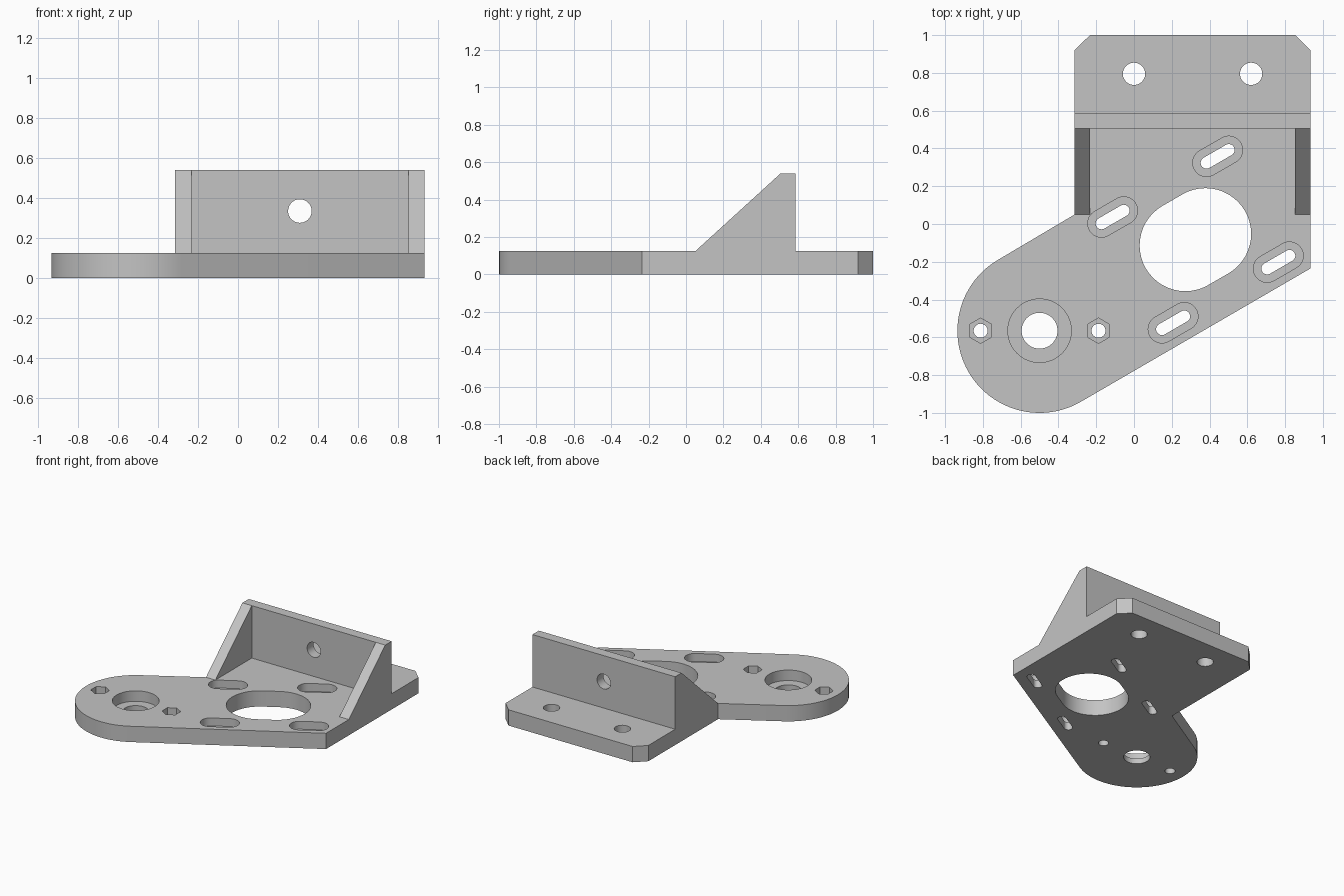
import bpy
import bmesh
from math import cos, sin, pi, radians
from mathutils import Vector, Matrix

cube = bpy.data.objects.get("Cube")
if cube:
    bpy.data.objects.remove(cube, do_unlink=True)

grey = bpy.data.materials.new("plain_grey")
grey.use_nodes = True
grey.diffuse_color = (0.55, 0.55, 0.55, 1)
grey.node_tree.nodes["Principled BSDF"].inputs["Base Color"].default_value = grey.diffuse_color

THICK = 0.125           # plate thickness
TOP = 0.54              # top of the upright wall
LEFT, RIGHT = -0.315, 0.935
WALL_FRONT, WALL_BACK = 0.505, 0.585
RIB = 0.082             # gusset thickness
TILT = radians(30)      # direction of the arm and of the slots
BOSS = Vector((-0.5, -0.565))


def arc(centre, radius, start, end, steps):
    return [Vector((centre[0] + radius * cos(start + (end - start) * i / steps),
                    centre[1] + radius * sin(start + (end - start) * i / steps)))
            for i in range(steps + 1)]


def circle(centre, radius, sides=48, start=0.0):
    return arc(centre, radius, start, start + 2 * pi, sides)[:-1]


def slot(centre, half, radius, steps=24):
    """Rounded slot lying along the tilt direction."""
    along = Vector((cos(TILT), sin(TILT))) * half
    centre = Vector(centre)
    return (arc(centre + along, radius, TILT - pi / 2, TILT + pi / 2, steps)
            + arc(centre - along, radius, TILT + pi / 2, TILT + 3 * pi / 2, steps))


def prism(name, outline, low, high, matrix=Matrix()):
    """Extrude a flat outline from low to high, then place it with a matrix."""
    bm = bmesh.new()
    face = bm.faces.new([bm.verts.new((p[0], p[1], low)) for p in outline])
    new = bmesh.ops.extrude_face_region(bm, geom=[face])["geom"]
    bmesh.ops.translate(bm, vec=(0, 0, high - low),
                        verts=[v for v in new if isinstance(v, bmesh.types.BMVert)])
    bm.transform(matrix)
    bmesh.ops.recalc_face_normals(bm, faces=bm.faces)
    mesh = bpy.data.meshes.new(name)
    bm.to_mesh(mesh)
    bm.free()
    mesh.materials.append(grey)
    obj = bpy.data.objects.new(name, mesh)
    bpy.context.collection.objects.link(obj)
    return obj


def activate(obj):
    bpy.ops.object.select_all(action='DESELECT')
    obj.select_set(True)
    bpy.context.view_layer.objects.active = obj


def cut(obj, outline, low, high, matrix=Matrix()):
    cutter = prism("cutter", outline, low, high, matrix)
    cutter.hide_render = True
    mod = obj.modifiers.new("cut", 'BOOLEAN')
    mod.operation = 'DIFFERENCE'
    mod.solver = 'EXACT'
    mod.object = cutter
    activate(obj)
    bpy.ops.object.modifier_apply(modifier=mod.name)
    bpy.data.objects.remove(cutter, do_unlink=True)


def through(outline):
    cut(plate, outline, -0.1, THICK + 0.1)


def recess(outline, depth):
    cut(plate, outline, THICK - depth, THICK + 0.1)


# Base plate: chamfered rear edge and a round-ended arm
plate = prism("base_plate", [
    (RIGHT, -0.235), (RIGHT, 0.92), (0.853, 1.0), (-0.233, 1.0), (LEFT, 0.92), (LEFT, 0.05),
    *arc(BOSS, 0.435, TILT + pi / 2, TILT + 3 * pi / 2, 48)], 0, THICK)

# Rear mounting holes
for x in (0, 0.62):
    through(circle((x, 0.795), 0.059))

# Large opening and its four recessed slots
through(slot((0.325, -0.083), 0.0615, 0.242))
for centre in ((0.443, 0.358), (-0.113, 0.037), (0.764, -0.202), (0.207, -0.523)):
    recess(slot(centre, 0.068, 0.073), 0.0625)
    through(slot(centre, 0.068, 0.031))

# Bearing seat in the arm, with a nut pocket on each side
recess(circle(BOSS, 0.168, 64), 0.083)
through(circle(BOSS, 0.095))
for side in (-1, 1):
    centre = BOSS + Vector((0.312 * side, 0))
    recess(circle(centre, 0.067, 6, pi / 2), 0.0625)
    through(circle(centre, 0.037, 32))

# Upright wall with one hole
wall = prism("upright_wall", [(LEFT, WALL_FRONT), (RIGHT, WALL_FRONT),
                              (RIGHT, WALL_BACK), (LEFT, WALL_BACK)], THICK, TOP)
cut(wall, circle((0.31, 0.335), 0.059), -1, 1, Matrix.Rotation(pi / 2, 4, 'X'))

# Triangular gussets; the matrix turns (y, z, x) into (x, y, z)
upright = Matrix(((0, 0, 1, 0), (1, 0, 0, 0), (0, 1, 0, 0), (0, 0, 0, 1)))
triangle = [(0.05, THICK), (WALL_FRONT, THICK), (WALL_FRONT, TOP)]
ribs = [prism("right_gusset", triangle, LEFT, LEFT + RIB, upright),
        prism("left_gusset", triangle, RIGHT - RIB, RIGHT, upright)]

for obj in [plate, wall] + ribs:
    activate(obj)
    bpy.ops.object.shade_smooth_by_angle(angle=radians(30))
